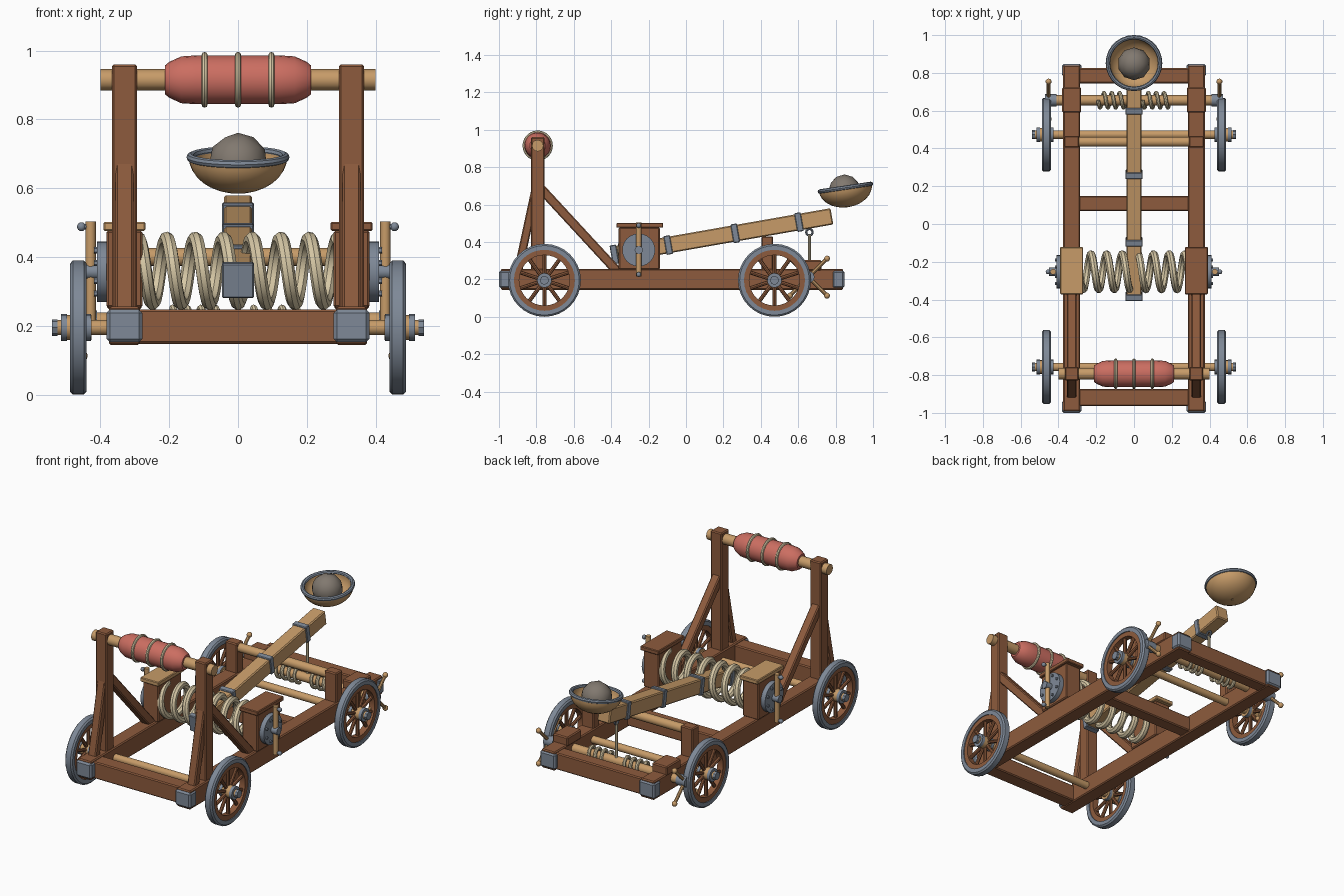
import bpy, bmesh, math
from mathutils import Vector, Matrix, Euler

if "Cube" in bpy.data.objects:
    bpy.data.objects.remove(bpy.data.objects["Cube"])


def material(name, rgb):
    m = bpy.data.materials.new(name)
    m.diffuse_color = (*rgb, 1)
    m.use_nodes = True
    m.node_tree.nodes["Principled BSDF"].inputs["Base Color"].default_value = m.diffuse_color
    return m


BROWN = material("brown wood", (0.27, 0.105, 0.047))
TAN = material("tan wood", (0.57, 0.33, 0.14))
IRON = material("grey iron", (0.21, 0.25, 0.31))
RED = material("red padding", (0.60, 0.155, 0.12))
ROPE = material("cream rope", (0.68, 0.58, 0.38))
STONE = material("grey stone", (0.22, 0.19, 0.16))


def finish(name, bm, mat):
    bmesh.ops.recalc_face_normals(bm, faces=bm.faces)
    me = bpy.data.meshes.new(name)
    bm.to_mesh(me)
    bm.free()
    me.materials.append(mat)
    ob = bpy.data.objects.new(name, me)
    bpy.context.collection.objects.link(ob)
    return ob


def box(name, center, size, mat, tilt=0, bevel=0.006):
    """Bevelled box, tilted about x."""
    bm = bmesh.new()
    bmesh.ops.create_cube(bm, size=1)
    bmesh.ops.scale(bm, vec=size, verts=bm.verts)
    if bevel:
        bmesh.ops.bevel(bm, geom=bm.edges[:], offset=bevel, segments=1, affect='EDGES')
    bmesh.ops.transform(bm, matrix=Matrix.Translation(center) @ Matrix.Rotation(tilt, 4, 'X'), verts=bm.verts)
    return finish(name, bm, mat)


def beam(name, x, a, b, width, thick, mat, bevel=0.006):
    """Box running between two (y, z) points at a given x."""
    dy, dz = b[0] - a[0], b[1] - a[1]
    return box(name, (x, (a[0] + b[0]) / 2, (a[1] + b[1]) / 2),
               (width, math.hypot(dy, dz), thick), mat, math.atan2(dz, dy), bevel)


def rod(name, a, b, r, mat, sides=12):
    a, b = Vector(a), Vector(b)
    bm = bmesh.new()
    bmesh.ops.create_cone(bm, cap_ends=True, segments=sides, radius1=r, radius2=r, depth=(b - a).length)
    q = (b - a).to_track_quat('Z', 'Y').to_matrix().to_4x4()
    bmesh.ops.transform(bm, matrix=Matrix.Translation((a + b) / 2) @ q, verts=bm.verts)
    return finish(name, bm, mat)


def ball(name, c, r, mat, seg=12):
    bm = bmesh.new()
    bmesh.ops.create_uvsphere(bm, u_segments=seg, v_segments=seg // 2 + 1, radius=r)
    bmesh.ops.translate(bm, vec=c, verts=bm.verts)
    return finish(name, bm, mat)


def lathe(name, profile, origin, mat, sides=28, closed=True, rot=(0, 0, 0)):
    """Spin (along-axis, radius) points about the x axis."""
    bm = bmesh.new()
    rings = [[bm.verts.new((p, r * math.cos(i * math.tau / sides), r * math.sin(i * math.tau / sides)))
              for i in range(sides)] for p, r in profile]
    n = len(rings)
    for k in range(n if closed else n - 1):
        a, b = rings[k], rings[(k + 1) % n]
        for i in range(sides):
            j = (i + 1) % sides
            bm.faces.new((a[i], a[j], b[j], b[i]))
    if not closed:
        bm.faces.new(rings[0])
        bm.faces.new(rings[-1])
    bmesh.ops.transform(bm, matrix=Matrix.Translation(origin) @ Euler(rot).to_matrix().to_4x4(), verts=bm.verts)
    return finish(name, bm, mat)


def ring(name, origin, R, r, mat, rot=(0, 0, 0), sides=28):
    prof = [(r * math.cos(k * math.tau / 8), R + r * math.sin(k * math.tau / 8)) for k in range(8)]
    return lathe(name, prof, origin, mat, sides, True, rot)


def coil(name, x0, x1, cy, cz, R, r, turns):
    cu = bpy.data.curves.new(name, 'CURVE')
    cu.dimensions = '3D'
    cu.bevel_depth, cu.bevel_resolution, cu.use_fill_caps = r, 2, True
    n = int(turns * 24)
    sp = cu.splines.new('POLY')
    sp.points.add(n)
    for i, p in enumerate(sp.points):
        t = i / n
        a = t * turns * math.tau
        p.co = (x0 + (x1 - x0) * t, cy - R * math.sin(a), cz + R * math.cos(a), 1)
    cu.materials.append(ROPE)
    ob = bpy.data.objects.new(name, cu)
    bpy.context.collection.objects.link(ob)
    bpy.ops.object.select_all(action='DESELECT')
    ob.select_set(True)
    bpy.context.view_layer.objects.active = ob
    bpy.ops.object.convert(target='MESH')


# chassis cross beams
box("front_cross_beam", (0, -0.918, 0.198), (0.6, 0.09, 0.1), BROWN)
box("middle_cross_beam", (0, 0.108, 0.198), (0.6, 0.08, 0.09), BROWN)
box("rear_cross_beam", (0, 0.785, 0.198), (0.6, 0.08, 0.1), BROWN)

for s, side in ((-1, "left"), (1, "right")):
    x = s * 0.33
    # side rail with iron end caps
    box(side + "_rail", (x, -0.075, 0.2), (0.09, 1.83, 0.112), BROWN)
    for end, y in (("front", -0.967), ("rear", 0.815)):
        box(f"{side}_{end}_cap", (x, y, 0.2), (0.104, 0.066, 0.095), IRON, bevel=0.01)
    # front upright with its two braces
    box(side + "_post", (x, -0.793, 0.605), (0.073, 0.073, 0.71), BROWN)
    beam(side + "_rear_brace", x, (-0.78, 0.69), (-0.36, 0.235), 0.052, 0.05, BROWN)
    beam(side + "_front_brace", x, (-0.80, 0.70), (-0.90, 0.235), 0.052, 0.045, BROWN)
    # torsion housing, cover, bolted washer and tension lever
    box(side + "_housing", (x, -0.25, 0.365), (0.104, 0.22, 0.225), BROWN)
    box(side + "_housing_cover", (x, -0.247, 0.489), (0.122, 0.25, 0.026), TAN if s < 0 else BROWN, bevel=0.004)
    rod(side + "_washer", (s * 0.375, -0.253, 0.357), (s * 0.41, -0.253, 0.357), 0.088, IRON, 24)
    for k in range(8):
        a = (k + 0.5) * math.tau / 8
        y, z = -0.253 + 0.068 * math.cos(a), 0.357 + 0.068 * math.sin(a)
        rod(f"{side}_bolt_{k}", (s * 0.4, y, z), (s * 0.418, y, z), 0.009, IRON, 6)
    rod(side + "_lever", (s * 0.428, -0.253, 0.215), (s * 0.428, -0.253, 0.503), 0.015, TAN)
    rod(side + "_lever_hub", (s * 0.40, -0.253, 0.357), (s * 0.45, -0.253, 0.357), 0.022, IRON)
    for z in (0.226, 0.488):
        rod(f"{side}_lever_peg_{z}", (s * 0.425, -0.253, z), (s * 0.455, -0.253, z), 0.008, IRON)
        ball(f"{side}_lever_knob_{z}", (s * 0.455, -0.253, z), 0.013, IRON)
    # arm rest post and winch bearing
    box(side + "_rest_post", (x, 0.435, 0.335), (0.08, 0.062, 0.19), BROWN)
    box(side + "_winch_bearing", (x, 0.657, 0.275), (0.1, 0.135, 0.055), BROWN)
    # winch handle spokes
    c = Vector((s * 0.452, 0.655, 0.212))
    rod(side + "_winch_collar", (s * 0.41, c.y, c.z), (s * 0.47, c.y, c.z), 0.032, IRON)
    for k in range(4):
        a = math.radians(45 + 90 * k)
        tip = c + Vector((0, math.cos(a), math.sin(a))) * 0.14
        rod(f"{side}_winch_handle_{k}", c, tip, 0.01, TAN, 8)
        ball(f"{side}_winch_knob_{k}", tip, 0.016, TAN, 10)
    # wheels
    for end, y in (("front", -0.757), ("rear", 0.473)):
        n = f"{side}_{end}_"
        o = (s * 0.464, y, 0.195)
        lathe(n + "tyre", [(-0.024, 0.163), (-0.024, 0.186), (-0.016, 0.195), (0.016, 0.195),
                           (0.024, 0.186), (0.024, 0.163)], o, IRON, 32)
        lathe(n + "felloe", [(-0.019, 0.135), (-0.019, 0.167), (0.019, 0.167), (0.019, 0.135)], o, BROWN, 32)
        for k in range(10):
            a = (k + 0.5) * math.tau / 10
            d = Vector((0, math.cos(a), math.sin(a)))
            rod(n + f"spoke_{k}", Vector(o) + d * 0.02, Vector(o) + d * 0.145, 0.0105, BROWN, 8)
        rod(n + "hub", (s * 0.425, y, o[2]), (s * 0.505, y, o[2]), 0.036, TAN, 16)
        for k, xx in enumerate((0.427, 0.497)):
            rod(n + f"hub_band_{k}", (s * xx, y, o[2]), (s * (xx + 0.018), y, o[2]), 0.039, IRON, 16)
        rod(n + "axle_nut", (s * 0.524, y, o[2]), (s * 0.54, y, o[2]), 0.024, IRON, 8)

# axles, rest bar and winch drum
rod("front_axle", (-0.535, -0.757, 0.195), (0.535, -0.757, 0.195), 0.022, TAN, 16)
rod("rear_axle", (-0.535, 0.473, 0.195), (0.535, 0.473, 0.195), 0.022, TAN, 16)
rod("arm_rest_bar", (-0.36, 0.435, 0.4), (0.36, 0.435, 0.4), 0.026, TAN, 16)
rod("winch_drum", (-0.42, 0.655, 0.212), (0.42, 0.655, 0.212), 0.027, TAN, 16)
coil("winch_coil_left", -0.19, -0.045, 0.655, 0.212, 0.04, 0.01, 3.5)
coil("winch_coil_right", 0.045, 0.19, 0.655, 0.212, 0.04, 0.01, 3.5)

# stop bar with padded roll
rod("stop_bar", (-0.4, -0.793, 0.915), (0.4, -0.793, 0.915), 0.031, TAN, 12)
lathe("stop_pad", [(-0.212, 0.042), (-0.2, 0.052), (-0.165, 0.068), (-0.12, 0.071), (0.12, 0.071),
                   (0.165, 0.068), (0.2, 0.052), (0.212, 0.042)], (0, -0.793, 0.915), RED, 20, False)
for k in (-1, 0, 1):
    ring(f"pad_rope_{k}", (k * 0.097, -0.793, 0.915), 0.072, 0.009, ROPE)

# torsion rope bundle
coil("torsion_rope", -0.29, 0.29, -0.253, 0.36, 0.094, 0.02, 7)

# throwing arm with iron bands
A, B = Vector((-0.39, 0.332)), Vector((0.78, 0.537))
tilt = math.atan2(B.y - A.y, B.x - A.x)
beam("throwing_arm", 0, A, B, 0.082, 0.088, TAN)
for k, y in enumerate((-0.383, -0.095, 0.263, 0.604)):
    z = A.y + (y - A.x) * math.tan(tilt)
    box(f"arm_band_{k}", (0, y, z), (0.092, 0.035, 0.102), IRON, tilt, 0.004)

# pull rope and its ring
ring("pull_ring", (0, 0.66, 0.452), 0.017, 0.006, IRON, sides=16)
rod("pull_rope", (0, 0.66, 0.44), (0, 0.66, 0.235), 0.008, ROPE, 8)

# cup, rim and stone, tilted with the arm
top = Vector((0, 0.852, 0.69))
turn = (0, -math.pi / 2, 0)
cup_rot = (Matrix.Rotation(math.radians(8.5), 3, 'X') @ Euler(turn).to_matrix()).to_euler()
outer = [(-0.105 * math.sin(a), 0.143 * math.cos(a)) for a in (k * 0.19 for k in range(9))]
inner = [(-0.09 * math.sin(a), 0.128 * math.cos(a)) for a in (k * 0.19 for k in range(8, -1, -1))]
lathe("cup", outer + inner, top, TAN, 28, True, cup_rot)
ring("cup_rim", top, 0.138, 0.012, IRON, cup_rot)
bm = bmesh.new()
bmesh.ops.create_icosphere(bm, subdivisions=2, radius=0.087)
bmesh.ops.translate(bm, vec=(0, 0.848, 0.674), verts=bm.verts)
finish("stone_ball", bm, STONE)

# smooth shading with sharp edges kept
bpy.ops.object.select_all(action='SELECT')
bpy.context.view_layer.objects.active = bpy.data.objects["cup"]
bpy.ops.object.shade_smooth_by_angle(angle=math.radians(35))
